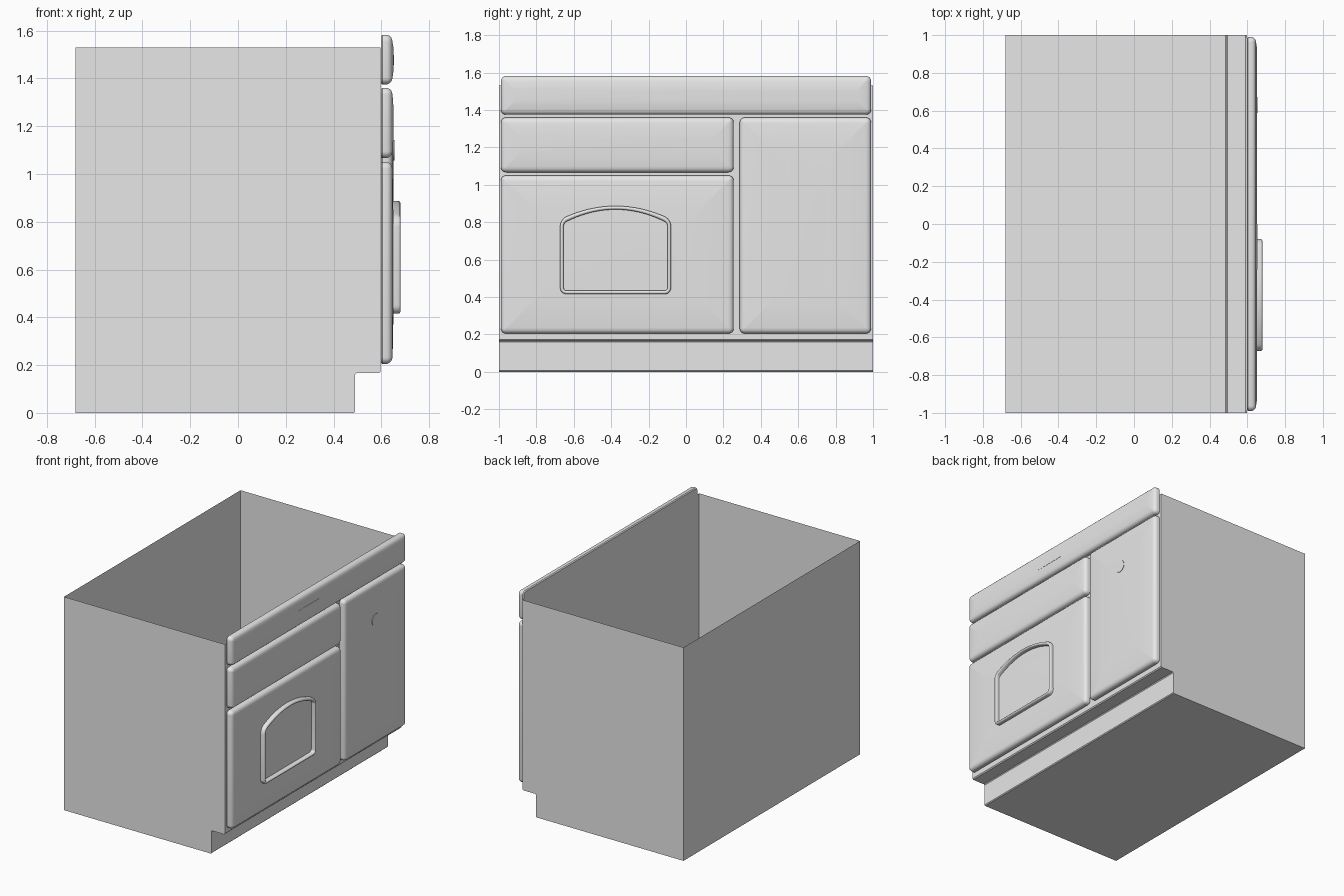
import bpy, bmesh, math

cube = bpy.data.objects.get("Cube")
if cube:
    bpy.data.objects.remove(cube, do_unlink=True)

grey = bpy.data.materials.new("plain grey")
grey.use_nodes = True
grey.diffuse_color = (0.8, 0.8, 0.8, 1)
grey.node_tree.nodes["Principled BSDF"].inputs["Base Color"].default_value = grey.diffuse_color


def finish(name, bm, smooth=True):
    mesh = bpy.data.meshes.new(name)
    bm.to_mesh(mesh)
    bm.free()
    mesh.materials.append(grey)
    obj = bpy.data.objects.new(name, mesh)
    bpy.context.collection.objects.link(obj)
    if smooth:
        bpy.ops.object.select_all(action='DESELECT')
        obj.select_set(True)
        bpy.context.view_layer.objects.active = obj
        bpy.ops.object.shade_smooth_by_angle(angle=math.radians(40))
    return obj


def outline(rect, radius, inset=0.0, arch=0.0, top_steps=1, corner_steps=6):
    """Rounded rectangle in y and z, with an optional arched top."""
    y0, y1, z0, z1 = rect
    y0, y1, z0, z1 = y0 + inset, y1 - inset, z0 + inset, z1 - inset
    r = max(radius - inset, 0.003)
    centres = [(y1 - r, z0 + r, -90), (y1 - r, z1 - r, 0),
               (y0 + r, z1 - r, 90), (y0 + r, z0 + r, 180)]
    pts = []
    for k, (cy, cz, start) in enumerate(centres):
        for s in range(corner_steps + 1):
            a = math.radians(start + 90 * s / corner_steps)
            pts.append((cy + r * math.cos(a), cz + r * math.sin(a)))
        if k == 1:
            for s in range(1, top_steps):
                pts.append((y1 - r + (y0 - y1 + 2 * r) * s / top_steps, z1))
    mid_y, half, mid_z = (y0 + y1) / 2, (y1 - y0) / 2, (z0 + z1) / 2
    return [(y, z + (arch * (1 - ((y - mid_y) / half) ** 2) if z > mid_z else 0))
            for y, z in pts]


def loft(name, layers, ring=False):
    """Join (x, outline) layers; cap the ends or close them into a ring."""
    bm = bmesh.new()
    loops = [[bm.verts.new((x, y, z)) for y, z in pts] for x, pts in layers]
    pairs = list(zip(loops, loops[1:]))
    if ring:
        pairs.append((loops[-1], loops[0]))
    else:
        bm.faces.new(loops[0][::-1])
        bm.faces.new(loops[-1])
    for a, b in pairs:
        n = len(a)
        for i in range(n):
            j = (i + 1) % n
            bm.faces.new((a[i], a[j], b[j], b[i]))
    bmesh.ops.recalc_face_normals(bm, faces=bm.faces)
    return finish(name, bm)


# Open-topped cabinet body with a recessed toe kick
profile = [(-0.68, 1.53), (-0.68, 0), (0.484, 0), (0.49, 0.006), (0.49, 0.16),
           (0.495, 0.166), (0.59, 0.166), (0.597, 0.173), (0.597, 1.53)]
bm = bmesh.new()
near = [bm.verts.new((x, -1, z)) for x, z in profile]
far = [bm.verts.new((x, 1, z)) for x, z in profile]
bm.faces.new(near)
bm.faces.new(far[::-1])
for i in range(len(profile) - 1):
    bm.faces.new((near[i], far[i], far[i + 1], near[i + 1]))
finish("cabinet_body", bm, smooth=False)

# Softly pillowed front panels
BACK = 0.598
panels = {
    "control_strip": (-0.99, 0.99, 1.375, 1.582),
    "warming_drawer": (-0.99, 0.255, 1.067, 1.36),
    "oven_door": (-0.99, 0.255, 0.205, 1.05),
    "side_door": (0.287, 0.99, 0.205, 1.36),
}
section = [(0, 0.006), (0.006, 0), (0.026, 0), (0.036, 0.004), (0.043, 0.011),
           (0.047, 0.02), (0.049, 0.032)]
for name, rect in panels.items():
    small = min(rect[1] - rect[0], rect[3] - rect[2])
    layers = section + [(0.0515, small * 0.22), (0.0535, small * 0.35)]
    loft(name, [(BACK + d, outline(rect, 0.028, inset)) for d, inset in layers])

# Raised arched window frame on the oven door
window = (-0.673, -0.08, 0.415, 0.815)
rim = [(0.64, 0), (0.671, 0), (0.677, 0.003), (0.68, 0.008),
       (0.68, 0.012), (0.677, 0.016), (0.671, 0.019), (0.64, 0.019)]
loft("window_frame", [(x, outline(window, 0.035, inset, 0.072, 20)) for x, inset in rim],
     ring=True)

# Display plate and round dial plate
display = outline((-0.24, 0.0, 1.455, 1.497), 0.008)
loft("display_plate", [(0.647, display), (0.653, display)])
dial = [(0.63 + 0.043 * math.cos(math.tau * i / 32), 1.1 + 0.043 * math.sin(math.tau * i / 32))
        for i in range(32)]
loft("dial_plate", [(0.647, dial), (0.655, dial)])
